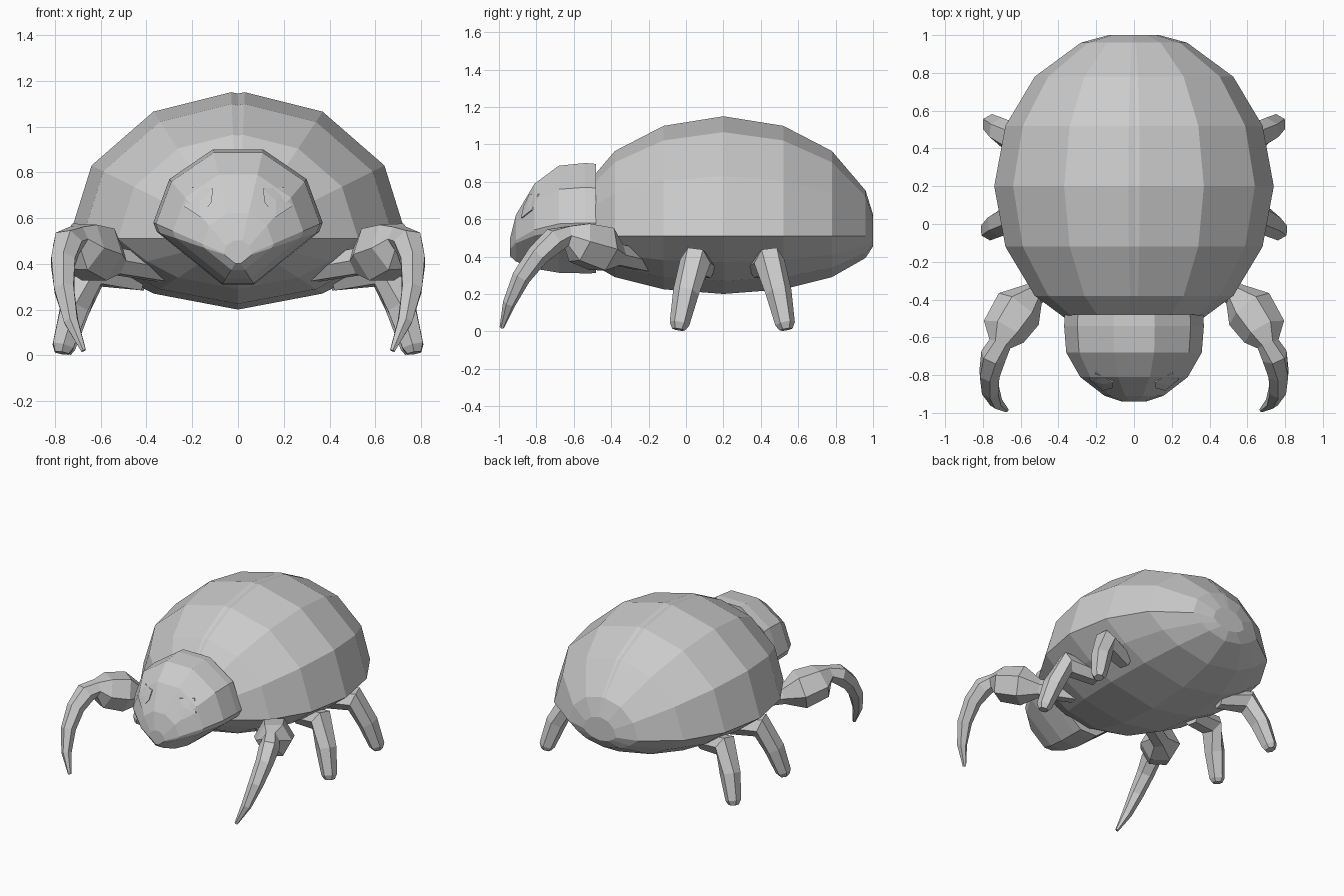
import bpy, bmesh, math
from mathutils import Vector
from mathutils.bvhtree import BVHTree

cube = bpy.data.objects.get("Cube")
if cube:
    bpy.data.objects.remove(cube)

grey = bpy.data.materials.new("plain grey")
grey.use_nodes = True
grey.diffuse_color = (0.6, 0.6, 0.6, 1)
grey.node_tree.nodes["Principled BSDF"].inputs["Base Color"].default_value = (0.6, 0.6, 0.6, 1)


def finish(name, bm):
    bmesh.ops.recalc_face_normals(bm, faces=bm.faces)
    mesh = bpy.data.meshes.new(name)
    bm.to_mesh(mesh)
    bm.free()
    mesh.materials.append(grey)
    obj = bpy.data.objects.new(name, mesh)
    bpy.context.collection.objects.link(obj)
    return obj


def loft(name, rings):
    """Skin a list of equal-length point rings and cap both ends."""
    bm = bmesh.new()
    loops = [[bm.verts.new(p) for p in ring] for ring in rings]
    n = len(loops[0])
    for a, b in zip(loops, loops[1:]):
        for i in range(n):
            j = (i + 1) % n
            bm.faces.new((a[i], a[j], b[j], b[i]))
    bm.faces.new(loops[0])
    bm.faces.new(loops[-1])
    return finish(name, bm)


def limb(name, side, path, hinge, sides=6):
    """Tapered faceted tube through (x, y, z, radius) points; hinge is the bend axis."""
    pts = [Vector((side * x, y, z)) for x, y, z, r in path]
    axis = Vector((side * hinge[0], hinge[1], 0))
    rings = []
    for i, p in enumerate(pts):
        t = (pts[min(i + 1, len(pts) - 1)] - pts[max(i - 1, 0)]).normalized()
        u = t.cross(axis).normalized()
        v = t.cross(u)
        r = path[i][3]
        angles = [math.tau * (k + 0.5) / sides for k in range(sides)]
        rings.append([p + (u * math.cos(a) + v * math.sin(a)) * r for a in angles])
    return loft(name, rings)


# Domed body: tall upper shell, narrow shallow belly, faint groove along the back
upper = [(0.74, 0), (0.64, 0.32), (0.37, 0.555), (0.03, 0.64)]
belly = [(0.37, -0.24), (0.56, -0.14)]
section = (upper + [(0, 0.634)] + [(-x, z) for x, z in reversed(upper)]
           + [(-x, z) for x, z in reversed(belly)] + [(0, -0.31)] + belly)
stations = [(-0.8, 0.18), (-0.76, 0.38), (-0.58, 0.71), (-0.32, 0.92), (0, 1),
            (0.32, 0.92), (0.58, 0.71), (0.76, 0.38), (0.8, 0.18)]
loft("body_shell", [[(x * s, 0.2 + y, 0.51 + z * s) for x, z in section] for y, s in stations])

# Head: wedge-shaped section shrinking towards a low blunt nose
half = [(0.11, 0.48), (0.3, 0.35), (0.37, 0.16), (0.355, 0.12), (0.07, -0.11)]
head_section = half + [(-x, z) for x, z in reversed(half)]
head_stations = [(-0.48, 0.99), (-0.54, 1), (-0.68, 0.97), (-0.81, 0.77), (-0.91, 0.42), (-0.94, 0.17)]
head = loft("head", [[(x * s, y, 0.42 + z * s) for x, z in head_section] for y, s in head_stations])

# Eyes: thin plates lying on the head
bm = bmesh.new()
bm.from_mesh(head.data)
tree = BVHTree.FromBMesh(bm)
bm.free()
outline = [(0.11, 0.73), (0.115, 0.67), (0.165, 0.605), (0.235, 0.65), (0.2, 0.735)]
for side, label in ((1, "left"), (-1, "right")):
    bm = bmesh.new()
    verts = []
    for x, z in outline + [(0.165, 0.675)]:
        hit = tree.ray_cast(Vector((side * x, -2, z)), Vector((0, 1, 0)))[0]
        verts.append(bm.verts.new(hit + Vector((0, -0.008, 0))))
    for i in range(len(outline)):
        bm.faces.new((verts[-1], verts[i], verts[(i + 1) % len(outline)]))
    extruded = bmesh.ops.extrude_face_region(bm, geom=bm.faces[:])["geom"]
    for v in extruded:
        if isinstance(v, bmesh.types.BMVert):
            v.co.y += 0.009
    finish(label + "_eye", bm)

# Limbs: clawed front arms, plus two pairs of stubby legs
arm = [(0.3, -0.2, 0.37, 0.06), (0.53, -0.37, 0.41, 0.065), (0.61, -0.45, 0.44, 0.135),
       (0.69, -0.57, 0.475, 0.12), (0.71, -0.635, 0.51, 0.06), (0.745, -0.7, 0.49, 0.07),
       (0.765, -0.79, 0.41, 0.06), (0.76, -0.88, 0.29, 0.05), (0.73, -0.945, 0.15, 0.035),
       (0.675, -0.985, 0.02, 0.012)]
middle = [(0.42, 0.1, 0.34, 0.065), (0.64, 0.05, 0.375, 0.085), (0.715, 0, 0.21, 0.07),
          (0.765, -0.035, 0.04, 0.053), (0.77, -0.04, 0.01, 0.035)]
rear = [(x - 0.01, 0.495 - y, z, r) for x, y, z, r in middle]
for side, label in ((1, "left"), (-1, "right")):
    limb(label + "_front_arm", side, arm, (0.8, 0.6))
    limb(label + "_middle_leg", side, middle, (0, 1))
    limb(label + "_rear_leg", side, rear, (0, 1))
